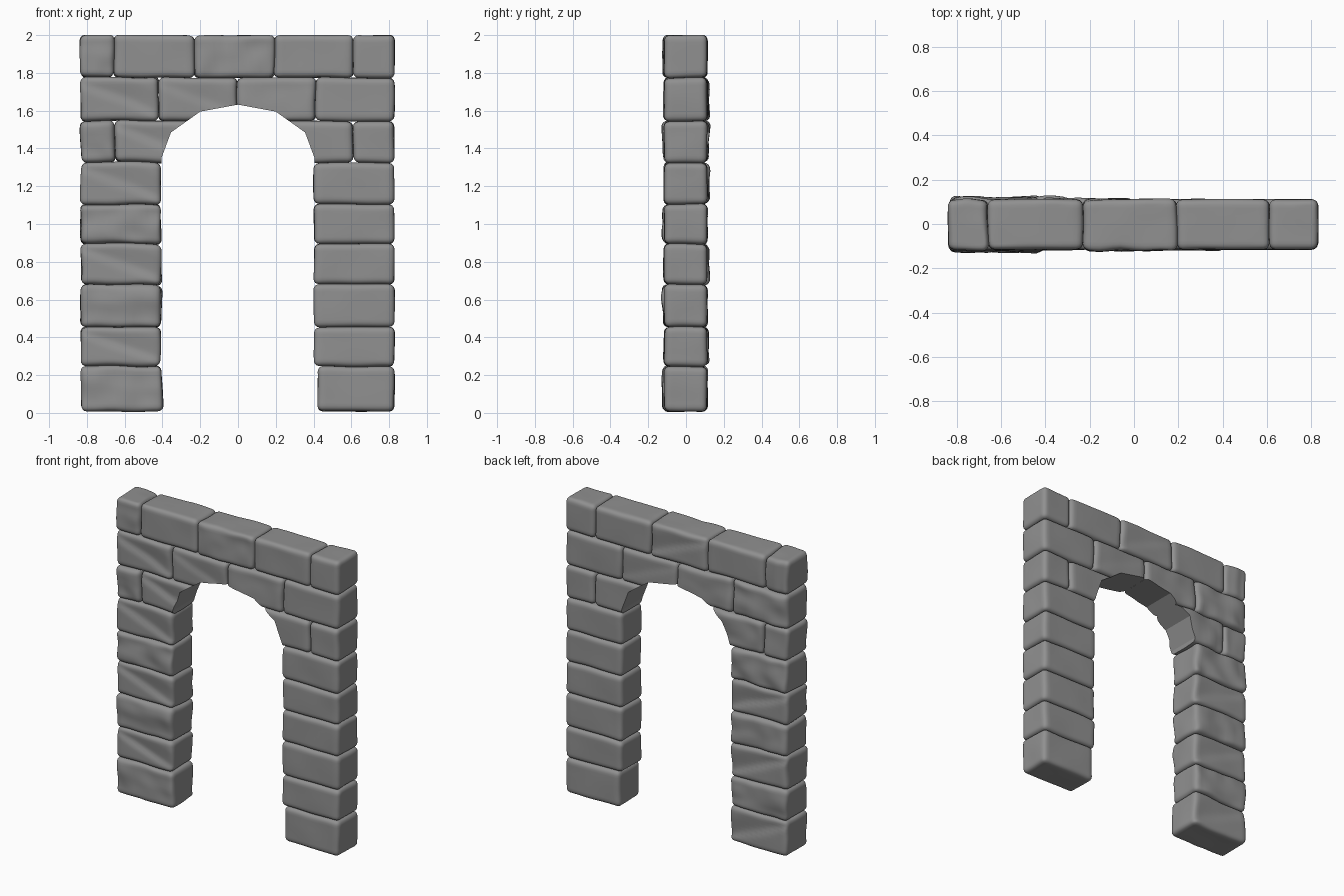
import bpy, bmesh, math
from mathutils import Vector, noise

if "Cube" in bpy.data.objects:
    bpy.data.objects.remove(bpy.data.objects["Cube"])

CUTS = 17
RADIUS = 0.03

# dark grey stone
grey = bpy.data.materials.new("dark_stone")
grey.diffuse_color = (0.28, 0.28, 0.28, 1)
grey.use_nodes = True
grey.node_tree.nodes["Principled BSDF"].inputs["Base Color"].default_value = grey.diffuse_color


def ramp(a, b, x):
    t = max(0, min(1, (x - a) / (b - a)))
    return t * t * (3 - 2 * t)


def stone(name, x0, x1, z0, z1, rough=0.0, side=-1):
    """Rounded, slightly hewn block; rough blocks bulge on one side and are chipped on the other."""
    half = Vector(((x1 - x0) / 2, 0.113, (z1 - z0) / 2))
    centre = Vector(((x0 + x1) / 2, -0.002, (z0 + z1) / 2))
    inner = half - Vector((RADIUS,) * 3)
    bm = bmesh.new()
    bmesh.ops.create_cube(bm, size=2)
    bmesh.ops.subdivide_edges(bm, edges=bm.edges[:], cuts=CUTS, use_grid_fill=True)
    for v in bm.verts:
        # cluster the grid near the edges, then round them
        p = Vector([math.sin(c * math.pi / 2) * h for c, h in zip(v.co, half)])
        core = Vector([max(-i, min(i, c)) for c, i in zip(p, inner)])
        if (p - core).length > 1e-6:
            p = core + (p - core).normalized() * RADIUS
        u, w, t = p.x / half.x, p.z / half.z, p.y / half.y
        world = p + centre
        n = noise.noise_vector(world * 5.5)
        wave = 1 + 0.6 * rough
        p += Vector((n.x * 0.007 * wave, n.y * 0.004, n.z * 0.006 * wave))
        if rough:
            lump = noise.noise(world * 9 + Vector((3, 1, 7)))
            if t * side > 0:
                # bulging hewn face
                p.y += side * abs(t) * rough * (0.007 + 0.014 * lump)
            elif x1 - x0 > 0.3:
                # diagonal chip with one steeper lip
                s = w + 0.75 * u
                chip = ramp(-0.25, 0.15, s) * max(0, 1 - s / 1.1)
                p.y += side * abs(t) * rough * (0.016 * chip * max(0, 1 - w * w * 0.6) - 0.004)
            else:
                # end stones: soft upright dents
                p.y += side * abs(t) * rough * 0.008 * noise.noise(Vector((world.x * 14, 2, world.z * 5)))
        v.co = p + centre
        v.co.z = min(2.0, max(0.0, v.co.z))
    mesh = bpy.data.meshes.new(name)
    bm.to_mesh(mesh)
    bm.free()
    mesh.materials.append(grey)
    ob = bpy.data.objects.new(name, mesh)
    bpy.context.collection.objects.link(ob)
    stones.append(ob)
    return ob


def prism(name, outline, depth):
    bm = bmesh.new()
    face = bm.faces.new([bm.verts.new((x, -depth, z)) for x, z in outline])
    ext = bmesh.ops.extrude_face_region(bm, geom=[face])
    for v in ext["geom"]:
        if isinstance(v, bmesh.types.BMVert):
            v.co.y = depth
    bmesh.ops.recalc_face_normals(bm, faces=bm.faces[:])
    mesh = bpy.data.meshes.new(name)
    bm.to_mesh(mesh)
    bm.free()
    mesh.materials.append(grey)
    ob = bpy.data.objects.new(name, mesh)
    bpy.context.collection.objects.link(ob)
    ob.hide_render = True
    return ob


stones = []

# pillars: six courses each side
levels = [0.008, 0.245, 0.455, 0.68, 0.895, 1.105, 1.325]
for i, (a, b) in enumerate(zip(levels, levels[1:])):
    side = -1 if i % 2 == 0 else 1
    stone(f"left_pillar_stone_{i + 1}", -0.832, -0.4 if i == 0 else -0.408, a, b, 1, side)
    stone(f"right_pillar_stone_{i + 1}", 0.422 if i == 0 else 0.402, 0.828, a, b)

# springing course
stone("left_spring_end", -0.832, -0.652, 1.325, 1.545, 1, -1)
stone("right_spring_end", 0.612, 0.828, 1.325, 1.545)
arch = [stone("left_spring_stone", -0.65, -0.23, 1.325, 1.545, 1, 1),
        stone("right_spring_stone", 0.19, 0.61, 1.325, 1.545)]

# arch course
stone("left_arch_end", -0.832, -0.422, 1.545, 1.775, 1, 1)
stone("right_arch_end", 0.41, 0.828, 1.545, 1.775)
arch += [stone("left_arch_stone", -0.42, -0.002, 1.545, 1.775, 0.6, 1),
         stone("right_arch_stone", -0.002, 0.41, 1.545, 1.775, 0.4, -1)]

# top course
joints = [-0.835, -0.657, -0.23, 0.19, 0.61, 0.83]
for i, (a, b) in enumerate(zip(joints, joints[1:])):
    stone(f"top_stone_{i + 1}", a, b, 1.775, 2.0, (1, 0, 0.8, 0, 0)[i])

# faceted arch opening cut through the four arch stones
half_arch = [(0.41, 1.2), (0.405, 1.35), (0.355, 1.485), (0.2, 1.595)]
outline = half_arch + [(0, 1.632)] + [(-x, z) for x, z in reversed(half_arch)]
cutter = prism("arch_cutter", outline, 0.3)
for ob in arch:
    mod = ob.modifiers.new("arch_cut", "BOOLEAN")
    mod.operation = "DIFFERENCE"
    mod.solver = "EXACT"
    mod.object = cutter
    bpy.context.view_layer.objects.active = ob
    bpy.ops.object.modifier_apply(modifier=mod.name)
bpy.data.objects.remove(cutter)

# smooth faces, sharp cuts
bpy.ops.object.select_all(action="DESELECT")
for ob in stones:
    ob.select_set(True)
bpy.context.view_layer.objects.active = stones[0]
bpy.ops.object.shade_smooth_by_angle(angle=math.radians(45))

# the cut arch facets stay flat
for ob in arch:
    for poly in ob.data.polygons:
        if poly.area > 0.008:
            poly.use_smooth = False
